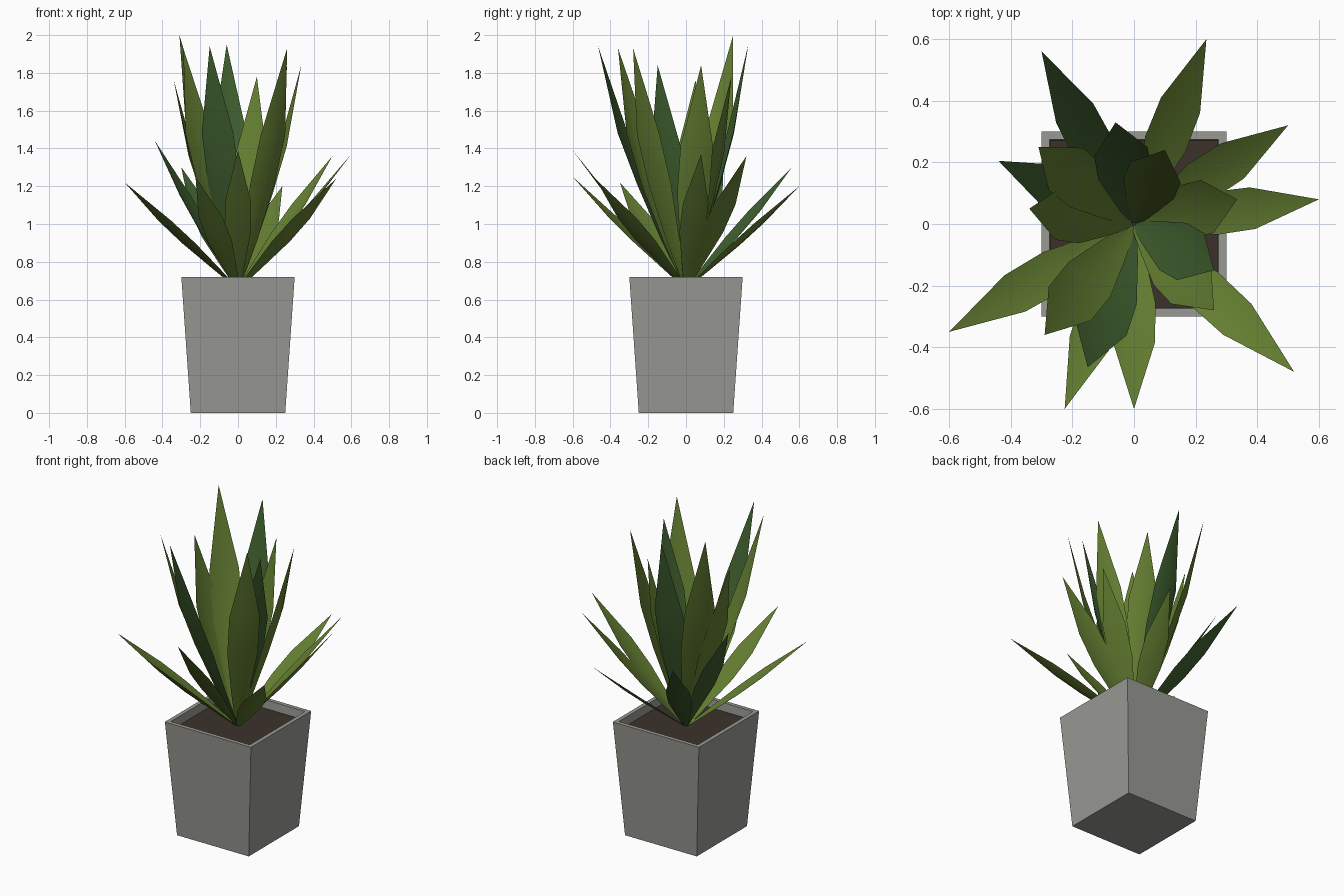
import bpy, bmesh, math
from mathutils import Vector

if "Cube" in bpy.data.objects:
    bpy.data.objects.remove(bpy.data.objects["Cube"])


def material(name, rgb):
    m = bpy.data.materials.new(name)
    m.diffuse_color = (*rgb, 1)
    m.use_nodes = True
    m.node_tree.nodes["Principled BSDF"].inputs["Base Color"].default_value = m.diffuse_color
    return m


GREY = material("grey concrete", (0.32, 0.32, 0.295))
SOIL = material("brown soil", (0.045, 0.031, 0.024))
OLIVE = material("olive green", (0.13, 0.215, 0.032))
DEEP = material("deep green", (0.05, 0.115, 0.028))


def finish(bm, name, mat):
    me = bpy.data.meshes.new(name)
    bm.to_mesh(me)
    bm.free()
    me.materials.append(mat)
    ob = bpy.data.objects.new(name, me)
    bpy.context.collection.objects.link(ob)
    return ob


def square(bm, half, z):
    return [bm.verts.new((sx * half, sy * half, z))
            for sx, sy in ((-1, -1), (1, -1), (1, 1), (-1, 1))]


# Tapered square pot: outer wall, rim, inner wall, inner floor
bm = bmesh.new()
rings = [square(bm, h, z) for h, z in
         ((0.25, 0), (0.30, 0.72), (0.275, 0.72), (0.27, 0.64))]
for a, b in zip(rings, rings[1:]):
    for i in range(4):
        j = (i + 1) % 4
        bm.faces.new((a[i], a[j], b[j], b[i]))
bm.faces.new(rings[0][::-1])
bm.faces.new(rings[-1])
finish(bm, "pot", GREY)

# Soil surface
bm = bmesh.new()
bm.faces.new(square(bm, 0.2715, 0.667))
finish(bm, "soil", SOIL)

BASE_Z = 0.655


def leaf(name, tip, mat, stations, cup):
    """Lance-shaped blade; stations are (height share, reach share, half width)."""
    x, y, z = tip
    reach = math.hypot(x, y)
    out = Vector((x / reach, y / reach, 0))
    side = Vector((-out.y, out.x, 0))
    rise = z - BASE_Z
    inward = Vector((-out.x * rise, -out.y * rise, reach)).normalized()
    bm = bmesh.new()
    rows = []
    for t, h, w in stations:
        c = out * reach * h + Vector((0, 0, BASE_Z + rise * t))
        lift = inward * cup * w
        rows.append([bm.verts.new(c - side * w + lift),
                     bm.verts.new(c - lift),
                     bm.verts.new(c + side * w + lift)])
    end = bm.verts.new(tip)
    for a, b in zip(rows, rows[1:]):
        for i in (0, 1):
            bm.faces.new((a[i], a[i + 1], b[i + 1], b[i]))
    for i in (0, 1):
        bm.faces.new((rows[-1][i], rows[-1][i + 1], end))
    for f in bm.faces:
        f.smooth = True
    finish(bm, name, mat)


# Upright inner leaves, bowed outward
TALL = ((0, 0, 0.012), (0.2, 0.26, 0.052), (0.43, 0.52, 0.088), (0.64, 0.74, 0.088))
tall_tips = [
    ((-0.31, 0.25, 2.00), OLIVE), ((-0.06, 0.33, 1.95), DEEP),
    ((-0.34, 0.05, 1.76), OLIVE), ((0.335, 0.08, 1.84), OLIVE),
    ((0.10, 0.24, 1.78), OLIVE), ((0.26, -0.15, 1.84), DEEP),
    ((0.26, -0.28, 1.93), OLIVE), ((-0.29, -0.36, 1.93), OLIVE),
    ((-0.15, -0.465, 1.94), DEEP)]
for n, (tip, mat) in enumerate(tall_tips):
    leaf(f"inner_leaf_{n + 1}", tip, mat, TALL, 0.12)

# Low spreading outer leaves, nearly straight
LOW = ((0, 0, 0.010), (0.2, 0.21, 0.040), (0.42, 0.44, 0.070), (0.63, 0.65, 0.068))
low_tips = [
    ((-0.60, -0.35, 1.22), OLIVE), ((-0.44, 0.205, 1.44), DEEP),
    ((-0.30, 0.56, 1.30), DEEP), ((0.235, 0.60, 1.20), OLIVE),
    ((0.50, 0.32, 1.36), OLIVE), ((0.60, 0.08, 1.37), OLIVE),
    ((0.52, -0.48, 1.24), OLIVE), ((0.0, -0.60, 1.39), OLIVE),
    ((-0.225, -0.60, 1.25), OLIVE)]
for n, (tip, mat) in enumerate(low_tips):
    leaf(f"outer_leaf_{n + 1}", tip, mat, LOW, 0.10)
